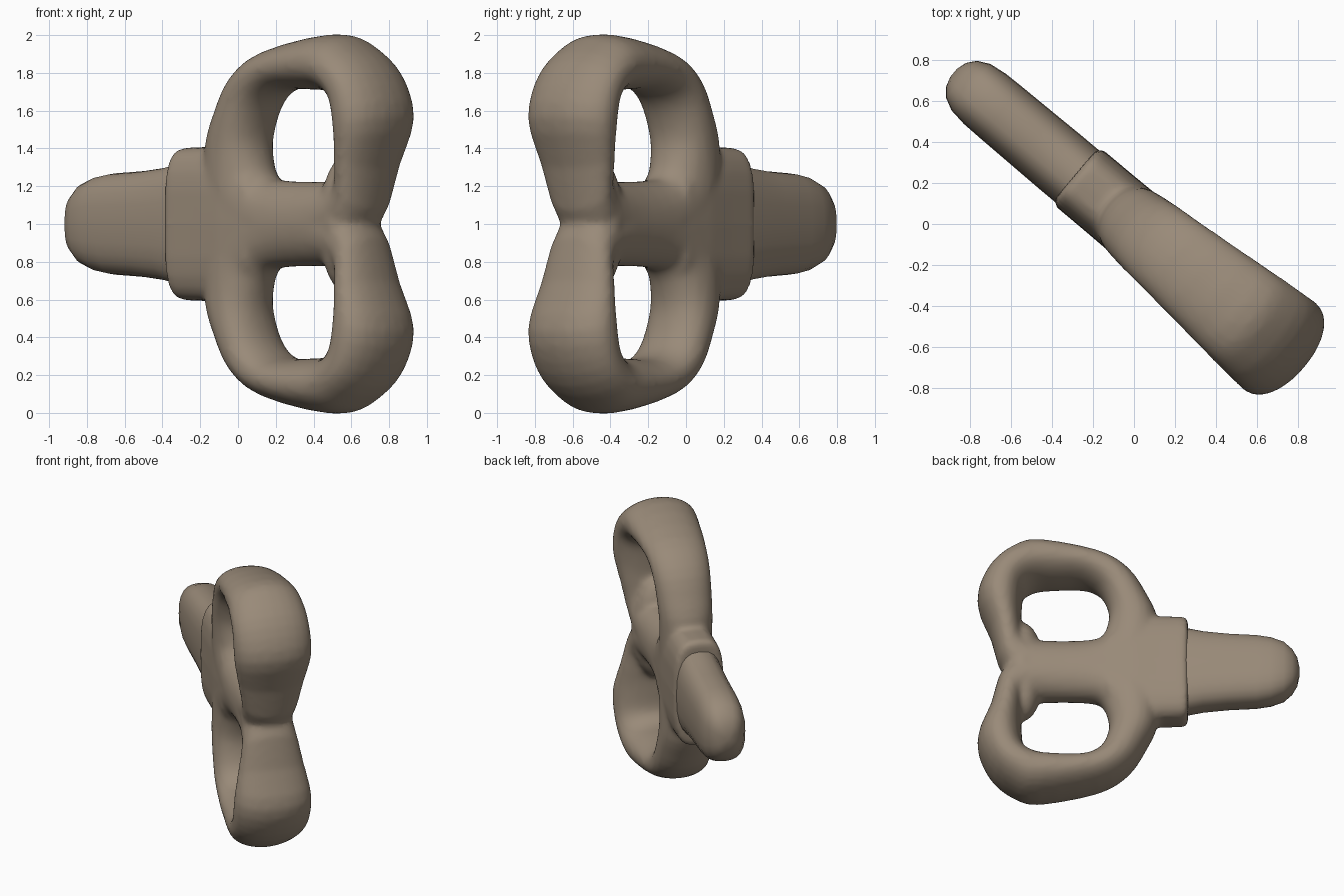
import bpy, bmesh
from math import sin, cos, pi, radians, copysign
from mathutils import Vector

cube = bpy.data.objects.get("Cube")
if cube:
    bpy.data.objects.remove(cube)

clay = bpy.data.materials.new("warm clay brown")
clay.use_nodes = True
colour = (0.32, 0.255, 0.19, 1)
clay.diffuse_color = colour
clay.node_tree.nodes["Principled BSDF"].inputs["Base Color"].default_value = colour

SIDES = 24


def power(value, p):
    return copysign(abs(value) ** p, value)


def section(bm, outer, inner, half, p):
    """Rounded cross-section spanning outer to inner, with a half thickness."""
    a, b = Vector((outer[0], 0, outer[1])), Vector((inner[0], 0, inner[1]))
    mid, arm = (a + b) / 2, (a - b) / 2
    ring = []
    for i in range(SIDES):
        t = 2 * pi * i / SIDES
        ring.append(bm.verts.new(mid + arm * power(cos(t), p)
                                 + Vector((0, half * power(sin(t), p), 0))))
    return ring


def loft(bm, rings, closed):
    pairs = list(zip(rings, rings[1:]))
    if closed:
        pairs.append((rings[-1], rings[0]))
    else:
        bm.faces.new(rings[0])
        bm.faces.new(rings[-1])
    for r, s in pairs:
        for i in range(SIDES):
            j = (i + 1) % SIDES
            bm.faces.new((r[i], r[j], s[j], s[i]))


def smooth_loop(stations, steps=3):
    """Closed spline through rows of numbers."""
    n, rows = len(stations), []
    for k in range(n):
        a, b, c, d = (stations[(k + o) % n] for o in (-1, 0, 1, 2))
        for s in range(steps):
            t = s / steps
            rows.append([q + t * (r - p + t * (2 * p - 5 * q + 4 * r - w
                         + t * (3 * (q - r) + w - p))) / 2
                         for p, q, r, w in zip(a, b, c, d)])
    return rows


def bar(bm, stations, p):
    """Straight body along the length: position, half height, half thickness."""
    loft(bm, [section(bm, (u, h), (u, -h), t, p) for u, h, t in stations], False)


def finish(bm, name):
    bmesh.ops.recalc_face_normals(bm, faces=bm.faces)
    mesh = bpy.data.meshes.new(name)
    bm.to_mesh(mesh)
    bm.free()
    mesh.materials.append(clay)
    mesh.shade_smooth()
    obj = bpy.data.objects.new(name, mesh)
    obj.location.z = 1
    obj.rotation_euler.z = radians(-40)
    bpy.context.collection.objects.link(obj)
    return obj


# Head: one loop of the handle, mirrored to make the pair
head = bmesh.new()
loop = [  # outer point, inner point, half thickness
    (0.89, -0.03, 0.75, 0.24, 0.19),
    (1.00, 0.30, 0.78, 0.35, 0.235),
    (1.09, 0.57, 0.78, 0.50, 0.275),
    (1.01, 0.80, 0.76, 0.64, 0.275),
    (0.85, 0.95, 0.68, 0.70, 0.265),
    (0.67, 1.005, 0.55, 0.71, 0.25),
    (0.24, 0.92, 0.36, 0.71, 0.22),
    (0.03, 0.79, 0.24, 0.64, 0.205),
    (-0.09, 0.60, 0.18, 0.50, 0.195),
    (-0.17, 0.39, 0.18, 0.38, 0.185),
    (-0.16, 0.05, 0.23, 0.26, 0.18),
    (0.20, -0.20, 0.33, 0.23, 0.175),
    (0.55, -0.20, 0.60, 0.225, 0.175),
]
loft(head, [section(head, r[:2], r[2:4], r[4], 0.95)
            for r in smooth_loop(loop)], True)

# Waist where the two loops meet
waist = bmesh.ops.create_uvsphere(head, u_segments=20, v_segments=12, radius=1)
for v in waist["verts"]:
    v.co = Vector((0.77 + 0.145 * v.co.x, 0.185 * v.co.y, 0.38 * v.co.z))

# Collar and neck
bar(head, [(-0.375, 0.385, 0.17), (-0.35, 0.405, 0.18), (-0.17, 0.41, 0.18),
           (0.0, 0.4, 0.182), (0.18, 0.28, 0.175)], 0.6)

head_obj = finish(head, "handle_head")
mirror = head_obj.modifiers.new("Mirror", "MIRROR")
mirror.use_axis = (False, False, True)
mirror.use_mirror_merge = False
fuse = head_obj.modifiers.new("Fuse", "REMESH")
fuse.mode = "VOXEL"
fuse.voxel_size = 0.02
fuse.use_smooth_shade = True
soften = head_obj.modifiers.new("Soften", "SMOOTH")
soften.factor = 0.5
soften.iterations = 6

# Shaft with a rounded tip
shaft = bmesh.new()
bar(shaft, [(-0.25, 0.34, 0.166), (-0.37, 0.325, 0.166), (-0.48, 0.3, 0.166),
            (-0.65, 0.28, 0.164), (-0.85, 0.268, 0.162), (-0.95, 0.25, 0.16),
            (-1.04, 0.215, 0.148), (-1.10, 0.16, 0.118), (-1.135, 0.1, 0.075),
            (-1.15, 0.03, 0.025)], 0.75)
finish(shaft, "shaft")
